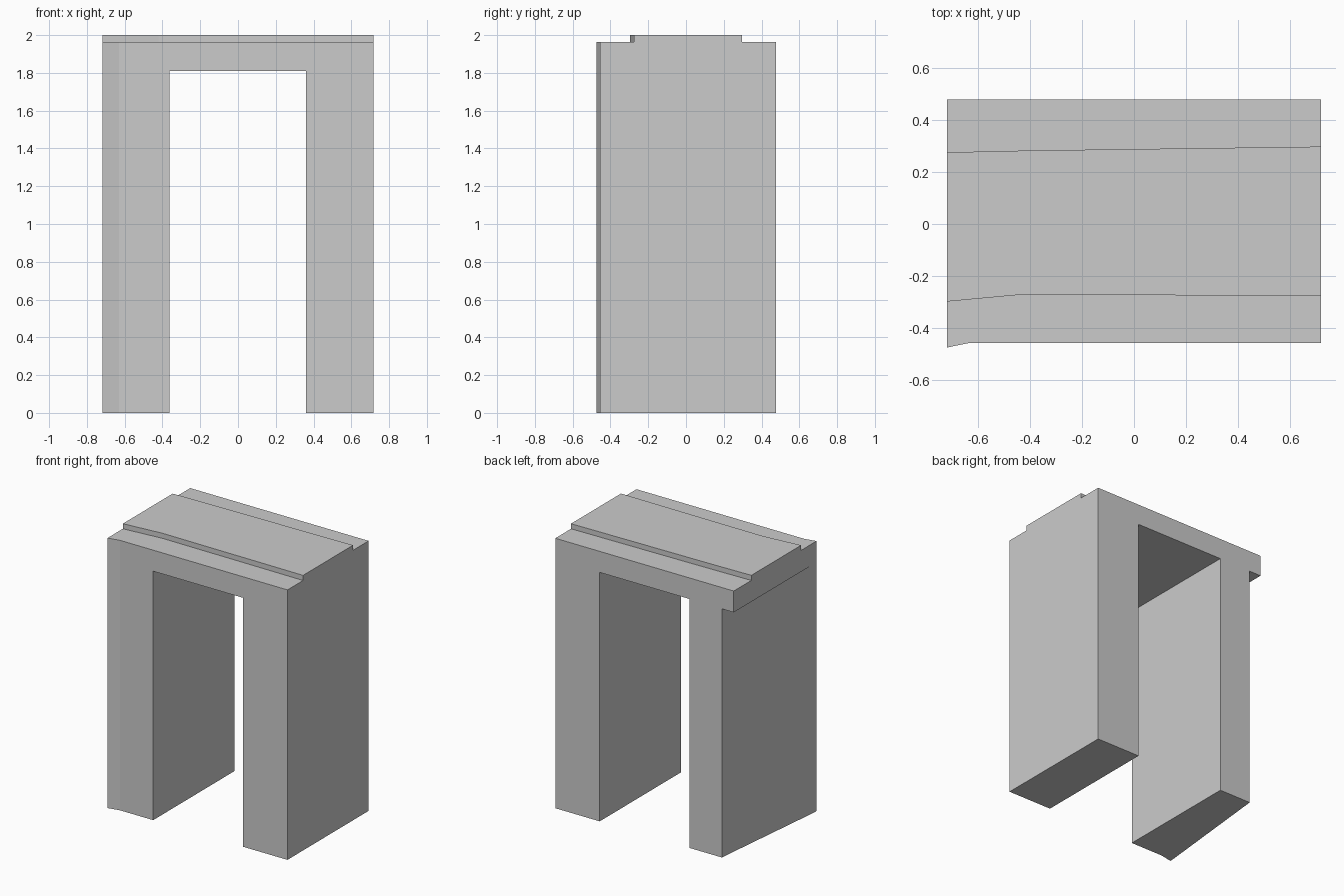
import bpy, bmesh

if "Cube" in bpy.data.objects:
    bpy.data.objects.remove(bpy.data.objects["Cube"])


def prism(name, plan, z0, z1):
    """Extrude a plan outline from z0 up to z1."""
    bm = bmesh.new()
    face = bm.faces.new([bm.verts.new((x, y, z0)) for x, y in plan])
    top = bmesh.ops.extrude_face_region(bm, geom=[face])["geom"]
    verts = [g for g in top if isinstance(g, bmesh.types.BMVert)]
    bmesh.ops.translate(bm, verts=verts, vec=(0, 0, z1 - z0))
    bmesh.ops.recalc_face_normals(bm, faces=bm.faces[:])
    mesh = bpy.data.meshes.new(name)
    bm.to_mesh(mesh)
    bm.free()
    obj = bpy.data.objects.new(name, mesh)
    bpy.context.collection.objects.link(obj)
    return obj


def cut(target, name, plan, z0, z1):
    """Carve a prism out of the target, then discard the cutter."""
    cutter = prism(name, plan, z0, z1)
    cutter.hide_render = True
    mod = target.modifiers.new(name, 'BOOLEAN')
    mod.operation = 'DIFFERENCE'
    mod.solver = 'EXACT'
    mod.object = cutter
    bpy.context.view_layer.objects.active = target
    bpy.ops.object.modifier_apply(modifier=name)
    bpy.data.objects.remove(cutter)


# Stone block with a flared front left corner
archway = prism("archway", [(-0.718, -0.474), (-0.63, -0.456), (0.717, -0.456),
                            (0.717, 0.477), (-0.718, 0.477)], 0, 2)

# Doorway opening
cut(archway, "doorway", [(-0.363, -0.7), (0.36, -0.7),
                         (0.36, 0.7), (-0.363, 0.7)], -0.2, 1.81)

# Slanted outer side of the left leg, leaving the lintel overhanging
cut(archway, "leg_taper", [(-0.73, -0.56), (-0.612, 0.572),
                           (-0.95, 0.572), (-0.95, -0.56)], -0.2, 1.808)

# Shallow ledges either side of the raised top strip
cut(archway, "front_ledge", [(-0.8, -0.7), (0.8, -0.7), (0.8, -0.277),
                             (-0.42, -0.27), (-0.8, -0.305)], 1.963, 2.2)
cut(archway, "back_ledge", [(-0.8, 0.273), (-0.4, 0.282), (0.8, 0.298),
                            (0.8, 0.7), (-0.8, 0.7)], 1.963, 2.2)
